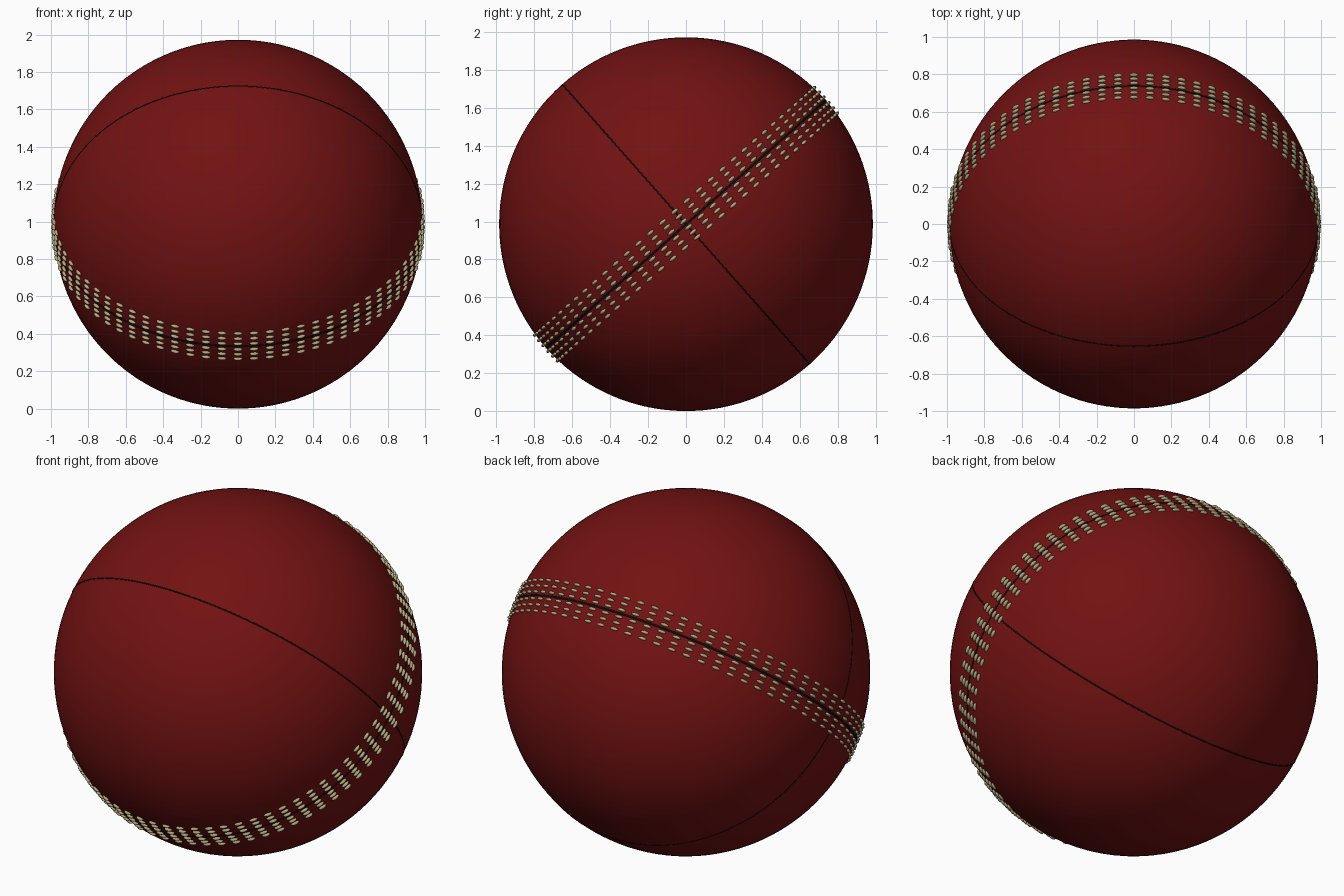
import bpy, bmesh, math
from mathutils import Matrix, Vector

cube = bpy.data.objects.get("Cube")
if cube:
    bpy.data.objects.remove(cube, do_unlink=True)

RADIUS = 0.986
TILT = math.radians(41.5)
STITCH_COUNT = 72
ROWS = (0.02, 0.055, 0.09)   # distance of each stitch row from the seam
# Places the upright ball on the ground with its seam tilted about x
PLACE = Matrix.Translation((0, 0, RADIUS)) @ Matrix.Rotation(TILT, 4, 'X')


def material(name, colour, roughness):
    mat = bpy.data.materials.new(name)
    mat.use_nodes = True
    mat.diffuse_color = (*colour, 1)
    shader = mat.node_tree.nodes["Principled BSDF"]
    shader.inputs["Base Color"].default_value = (*colour, 1)
    shader.inputs["Roughness"].default_value = roughness
    return mat


def finish(obj, name, mat):
    obj.name = name
    obj.data.name = name
    obj.data.materials.append(mat)
    for face in obj.data.polygons:
        face.use_smooth = True


leather = material("dark red leather", (0.17, 0.006, 0.006), 0.5)
groove = material("black groove", (0.006, 0.003, 0.003), 0.8)
thread = material("tan thread", (0.45, 0.40, 0.22), 0.8)

# Leather ball
bpy.ops.mesh.primitive_uv_sphere_add(segments=96, ring_count=64, radius=RADIUS)
ball = bpy.context.object
ball.matrix_world = PLACE
finish(ball, "leather_ball", leather)


# Main seam between the halves, and the fine panel join at right angles to it
def seam(name, thickness, turn):
    bpy.ops.mesh.primitive_torus_add(major_segments=192, minor_segments=8,
                                     major_radius=RADIUS - thickness * 0.6,
                                     minor_radius=thickness)
    ring = bpy.context.object
    ring.matrix_world = PLACE @ Matrix.Rotation(turn, 4, 'X')
    finish(ring, name, groove)


seam("main_seam", 0.007, 0)
seam("panel_join", 0.005, math.pi / 2)

# Six rows of raised stitches following the main seam
bm = bmesh.new()
for i in range(STITCH_COUNT):
    around = Matrix.Rotation(math.tau * i / STITCH_COUNT, 4, 'Z')
    for offset in ROWS:
        for side in (-1, 1):
            lift = Matrix.Rotation(-side * offset / RADIUS, 4, 'Y')
            out = Matrix.Translation((RADIUS + 0.002, 0, 0))
            shape = Matrix.Diagonal(Vector((0.012, 0.024, 0.009, 1)))
            bmesh.ops.create_icosphere(bm, subdivisions=2, radius=1,
                                       matrix=around @ lift @ out @ shape)
mesh = bpy.data.meshes.new("seam_stitches")
bm.to_mesh(mesh)
bm.free()
stitches = bpy.data.objects.new("seam_stitches", mesh)
bpy.context.collection.objects.link(stitches)
stitches.matrix_world = PLACE
finish(stitches, "seam_stitches", thread)
